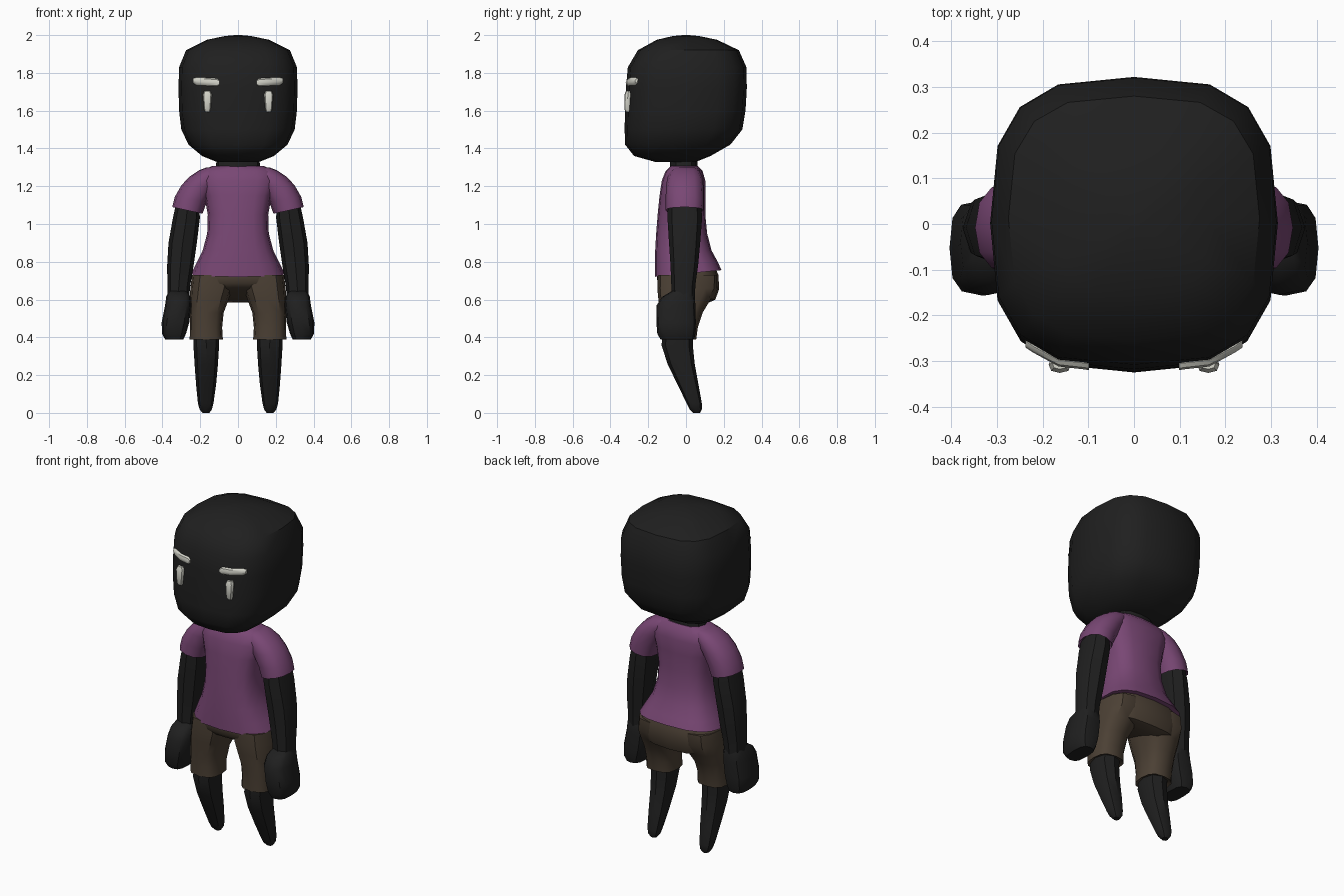
import bpy, bmesh, math


def material(name, r, g, b):
    m = bpy.data.materials.new(name)
    m.diffuse_color = (r, g, b, 1)
    return m


BLACK = material("black skin", 0.014, 0.014, 0.014)
PURPLE = material("purple cloth", 0.19, 0.063, 0.175)
BROWN = material("brown cloth", 0.072, 0.052, 0.035)
PALE = material("pale grey", 0.66, 0.66, 0.59)


def skin(name, rings, mat, angle=40):
    """Bridge equal rings of points into a closed, smooth shaded tube."""
    bm = bmesh.new()
    vs = [[bm.verts.new(p) for p in ring] for ring in rings]
    n = len(vs[0])
    for a, b in zip(vs, vs[1:]):
        for i in range(n):
            j = (i + 1) % n
            bm.faces.new((a[i], a[j], b[j], b[i]))
    bm.faces.new(vs[0])
    bm.faces.new(vs[-1])
    bmesh.ops.recalc_face_normals(bm, faces=bm.faces)
    me = bpy.data.meshes.new(name)
    bm.to_mesh(me)
    bm.free()
    me.materials.append(mat)
    ob = bpy.data.objects.new(name, me)
    bpy.context.collection.objects.link(ob)
    bpy.ops.object.select_all(action='DESELECT')
    ob.select_set(True)
    bpy.context.view_layer.objects.active = ob
    bpy.ops.object.shade_smooth_by_angle(angle=math.radians(angle))
    return ob


def power(v, e):
    return math.copysign(abs(v) ** (2 / e), v)


def loft(name, sections, mat, n=12, e=2.5, side=1, angle=40):
    """Sections: z, x0, x1, y0, y1, then optional slopes along x and y."""
    rings = []
    for s in sections:
        z, x0, x1, y0, y1 = s[:5]
        sx, sy = s[5:] if len(s) > 5 else (0, 0)
        ring = []
        for i in range(n):
            t = 2 * math.pi * i / n
            dx = (x1 - x0) / 2 * power(round(math.cos(t), 6), e)
            dy = (y1 - y0) / 2 * power(round(math.sin(t), 6), e)
            ring.append((side * ((x0 + x1) / 2 + dx), (y0 + y1) / 2 + dy,
                         z + sx * dx + sy * dy))
        rings.append(ring)
    return skin(name, rings, mat, angle)


def centred(sections):
    """Turn z, half width, y0, y1, slope into symmetric sections."""
    return [(z, -w, w, y0, y1, 0, sy) for z, w, y0, y1, sy in sections]


# Head: rounded block with a domed crown and a jaw rising towards the back
loft("head", centred([
    (1.328, 0.11, -0.16, 0.05, 0), (1.36, 0.19, -0.275, 0.13, 0),
    (1.42, 0.262, -0.322, 0.235, 0), (1.50, 0.300, -0.325, 0.298, 0),
    (1.60, 0.312, -0.323, 0.315, 0), (1.72, 0.315, -0.318, 0.322, 0),
    (1.83, 0.312, -0.308, 0.320, 0), (1.92, 0.275, -0.255, 0.280, 0),
    (1.975, 0.165, -0.155, 0.165, 0), (1.995, 0.07, -0.07, 0.07, 0),
    (2.0, 0.015, -0.015, 0.015, 0)]), BLACK, n=16, e=3)

# Neck
loft("neck", centred([(1.24, 0.125, -0.085, 0.065, 0),
                      (1.325, 0.115, -0.085, 0.06, 0),
                      (1.40, 0.10, -0.08, 0.055, 0)]), BLACK)

# Shirt body: narrow waist, flared hem that lifts at the back
loft("shirt_body", centred([
    (0.738, 0.248, -0.165, 0.188, 0.1), (0.79, 0.222, -0.165, 0.168, 0.06),
    (0.86, 0.187, -0.163, 0.135, 0), (0.95, 0.163, -0.158, 0.112, 0),
    (1.05, 0.160, -0.150, 0.102, 0), (1.15, 0.178, -0.140, 0.102, 0),
    (1.23, 0.205, -0.128, 0.102, 0), (1.28, 0.190, -0.108, 0.088, 0),
    (1.308, 0.135, -0.080, 0.062, 0)]), PURPLE, n=16, e=2.8)

# Hips of the shorts, with the seat lower than the front
loft("shorts_hips", centred([
    (0.80, 0.19, -0.14, 0.14, 0), (0.73, 0.243, -0.156, 0.172, 0),
    (0.67, 0.246, -0.150, 0.175, -0.1), (0.63, 0.22, -0.125, 0.155, -0.22),
    (0.615, 0.12, -0.09, 0.12, -0.3)]), BROWN, n=16, e=2.8)

for side, tag in ((1, "left"), (-1, "right")):
    # Short sleeve sloping off the shoulder
    loft(tag + "_sleeve", [
        (1.09, 0.20, 0.33, -0.09, 0.075, 0.22, 0),
        (1.072, 0.188, 0.348, -0.108, 0.092, 0.22, 0),
        (1.13, 0.165, 0.335, -0.108, 0.094, 0.15, 0),
        (1.20, 0.12, 0.300, -0.106, 0.092, 0.05, 0),
        (1.25, 0.08, 0.258, -0.098, 0.086, 0, 0),
        (1.285, 0.06, 0.205, -0.08, 0.07, 0, 0),
        (1.30, 0.06, 0.165, -0.055, 0.05, 0, 0)], PURPLE, e=2.3, side=side)

    # Arm
    loft(tag + "_arm", [
        (1.12, 0.205, 0.325, -0.095, 0.08), (1.03, 0.202, 0.345, -0.098, 0.085),
        (0.90, 0.218, 0.368, -0.090, 0.075), (0.78, 0.235, 0.375, -0.082, 0.064),
        (0.68, 0.252, 0.374, -0.078, 0.050), (0.58, 0.262, 0.374, -0.078, 0.045)],
        BLACK, n=8, e=2.3, side=side)

    # Mitten hand
    loft(tag + "_hand", [
        (0.645, 0.268, 0.366, -0.075, 0.035), (0.615, 0.252, 0.380, -0.125, 0.046),
        (0.57, 0.248, 0.386, -0.155, 0.050), (0.48, 0.258, 0.404, -0.157, 0.052),
        (0.42, 0.275, 0.403, -0.152, 0.050), (0.388, 0.29, 0.385, -0.135, 0.04)],
        BLACK, n=12, e=3, side=side)

    # Shorts leg, tapering in at the back below the seat
    loft(tag + "_shorts_leg", [
        (0.73, 0.02, 0.244, -0.150, 0.165), (0.66, 0.03, 0.252, -0.152, 0.165),
        (0.60, 0.050, 0.256, -0.146, 0.130), (0.53, 0.076, 0.255, -0.138, 0.088),
        (0.45, 0.084, 0.254, -0.132, 0.062), (0.388, 0.080, 0.256, -0.130, 0.054),
        (0.398, 0.095, 0.24, -0.115, 0.04)], BROWN, e=2.8, side=side)

    # Leg, sweeping backwards to a blunt tip
    loft(tag + "_leg", [
        (0.46, 0.10, 0.238, -0.115, 0.04), (0.36, 0.100, 0.236, -0.130, 0.036),
        (0.26, 0.106, 0.230, -0.098, 0.046), (0.15, 0.116, 0.222, -0.045, 0.066),
        (0.05, 0.130, 0.212, 0.004, 0.084), (0.018, 0.138, 0.203, 0.020, 0.084),
        (0.0, 0.152, 0.188, 0.038, 0.074)], BLACK, n=8, e=2.4, side=side)

    # Eye: slim upright drop
    loft(tag + "_eye", [
        (1.593, 0.150, 0.174, -0.318, -0.295), (1.606, 0.145, 0.180, -0.326, -0.295),
        (1.685, 0.138, 0.187, -0.326, -0.290), (1.703, 0.146, 0.179, -0.318, -0.290)],
        PALE, n=8, side=side)

    # Eyebrow: bar wrapped round the face
    brow = []
    for x, y, z, h in ((0.098, -0.306, 1.748, 0.012), (0.112, -0.304, 1.749, 0.022),
                       (0.165, -0.298, 1.752, 0.022), (0.220, -0.268, 1.755, 0.021),
                       (0.238, -0.256, 1.758, 0.012)):
        brow.append([(side * x, y - 0.014 * math.sin(k * math.pi / 4),
                      z + h * math.cos(k * math.pi / 4)) for k in range(8)])
    skin(tag + "_eyebrow", brow, PALE)
